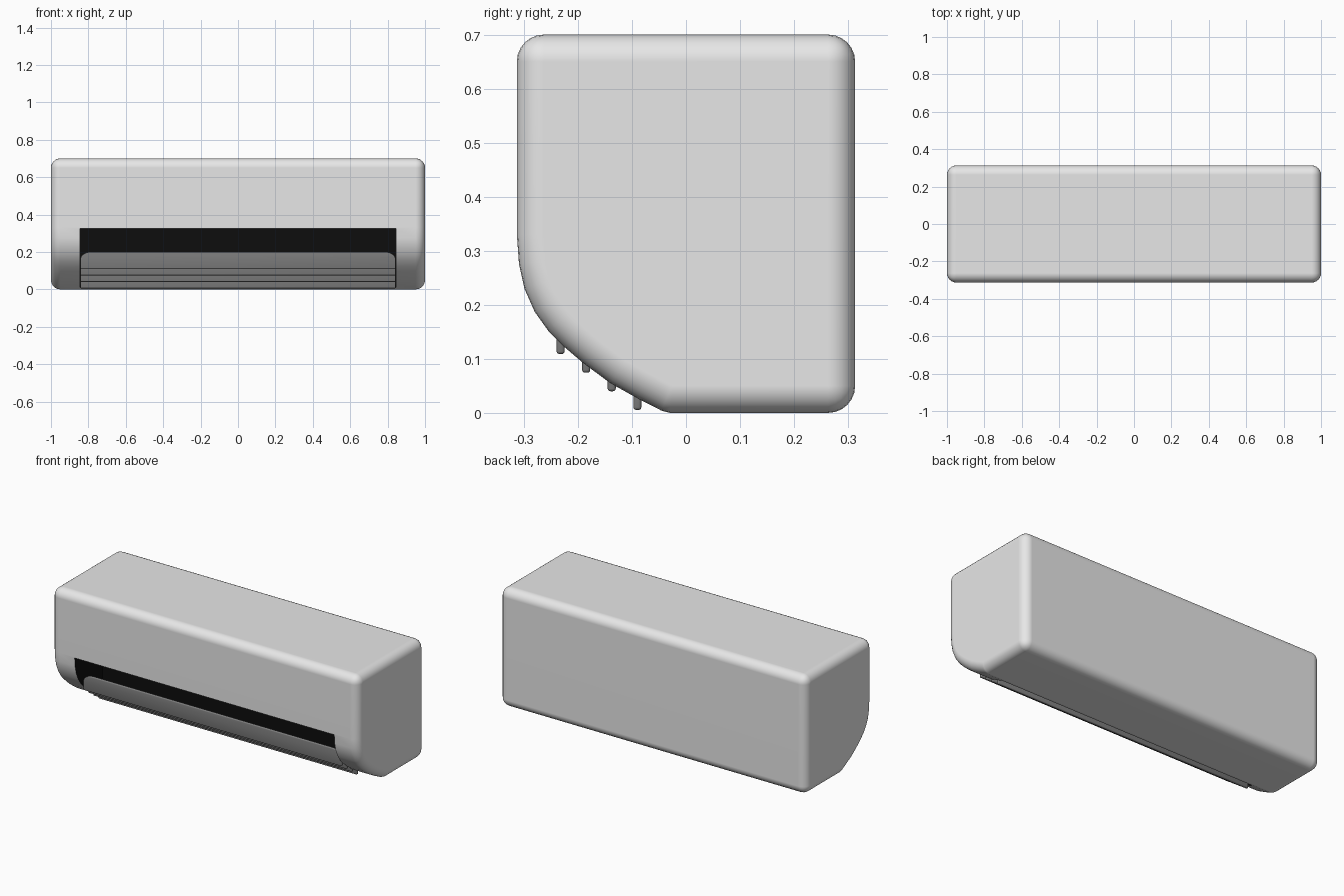
import bpy, bmesh, math

if "Cube" in bpy.data.objects:
    bpy.data.objects.remove(bpy.data.objects["Cube"])


def material(name, rgb):
    m = bpy.data.materials.new(name)
    m.diffuse_color = (*rgb, 1)
    m.use_nodes = True
    m.node_tree.nodes["Principled BSDF"].inputs["Base Color"].default_value = m.diffuse_color
    return m


white = material("white_plastic", (0.8, 0.8, 0.8))
black = material("black_interior", (0.004, 0.004, 0.004))
grey = material("grey_slats", (0.2, 0.2, 0.2))


def extrude(name, profile, half, axis, mat):
    """Prism from a 2D profile: axis 'x' takes (y, z), axis 'y' takes (x, z)."""
    bm = bmesh.new()
    if axis == 'x':
        verts = [bm.verts.new((-half, a, b)) for a, b in profile]
        step = (2 * half, 0, 0)
    else:
        verts = [bm.verts.new((a, -half, b)) for a, b in profile]
        step = (0, 2 * half, 0)
    face = bm.faces.new(verts)
    new = bmesh.ops.extrude_face_region(bm, geom=[face])["geom"]
    bmesh.ops.translate(bm, vec=step, verts=[v for v in new if isinstance(v, bmesh.types.BMVert)])
    bmesh.ops.recalc_face_normals(bm, faces=bm.faces)
    me = bpy.data.meshes.new(name)
    bm.to_mesh(me)
    bm.free()
    ob = bpy.data.objects.new(name, me)
    bpy.context.collection.objects.link(ob)
    me.materials.append(mat)
    return ob


def activate(ob):
    bpy.ops.object.select_all(action='DESELECT')
    ob.select_set(True)
    bpy.context.view_layer.objects.active = ob


def bevel(ob, width, segments, angle=60):
    b = ob.modifiers.new("bevel", 'BEVEL')
    b.width, b.segments = width, segments
    b.limit_method = 'ANGLE'
    b.angle_limit = math.radians(angle)
    activate(ob)
    bpy.ops.object.modifier_apply(modifier=b.name)


# Casing: side profile with curved lower front, rounded edges
profile = [(0.313, 0.70), (0.313, 0), (-0.03, 0), (-0.045, 0.004), (-0.09, 0.027),
           (-0.14, 0.055), (-0.19, 0.092), (-0.225, 0.122), (-0.255, 0.152),
           (-0.28, 0.187), (-0.299, 0.23), (-0.309, 0.275), (-0.313, 0.33), (-0.313, 0.70)]
body = extrude("casing", profile, 1.0, 'x', white)
bevel(body, 0.05, 6)

# Air outlet: recess cut into the lower front
W, TOP, BACK = 0.846, 0.325, -0.055
cutter = extrude("outlet_cutter", [(-0.6, -0.2), (BACK, -0.2), (BACK, TOP), (-0.6, TOP)], W, 'x', black)
cutter.hide_render = True
cut = body.modifiers.new("outlet", 'BOOLEAN')
cut.operation, cut.solver, cut.object = 'DIFFERENCE', 'EXACT', cutter
activate(body)
bpy.ops.object.modifier_apply(modifier=cut.name)
bpy.data.objects.remove(cutter)

# Recess faces are black
body.data.materials.clear()
body.data.materials.append(white)
body.data.materials.append(black)
for p in body.data.polygons:
    c, n = p.center, p.normal
    side = abs(abs(c.x) - W) < 0.002 and abs(n.x) > 0.9
    ceiling = abs(c.z - TOP) < 0.002 and n.z < -0.9
    rear = abs(c.y - BACK) < 0.002 and n.y < -0.9
    p.material_index = 1 if side or ceiling or rear else 0
activate(body)
bpy.ops.object.shade_smooth_by_angle(angle=math.radians(40))
wn = body.modifiers.new("weighted_normals", 'WEIGHTED_NORMAL')
wn.keep_sharp = True

# Louver slats: four upright strips with rounded upper corners, stepping down the slope
L, H, R = 0.843, 0.092, 0.04
arc = [(L - 0.06 + 0.06 * math.cos(t), H - R + R * math.sin(t))
       for t in (math.radians(15 * i) for i in range(7))]
strip = [(-L, 0), (L, 0)] + arc + [(-x, z) for x, z in reversed(arc)]
for i in range(4):
    slat = extrude(f"louver_slat_{i + 1}", strip, 0.0075, 'y', grey)
    bevel(slat, 0.005, 3)
    slat.location = (0, -0.232 + 0.0473 * i, 0.109 - 0.0345 * i)
    activate(slat)
    bpy.ops.object.shade_smooth_by_angle(angle=math.radians(40))
